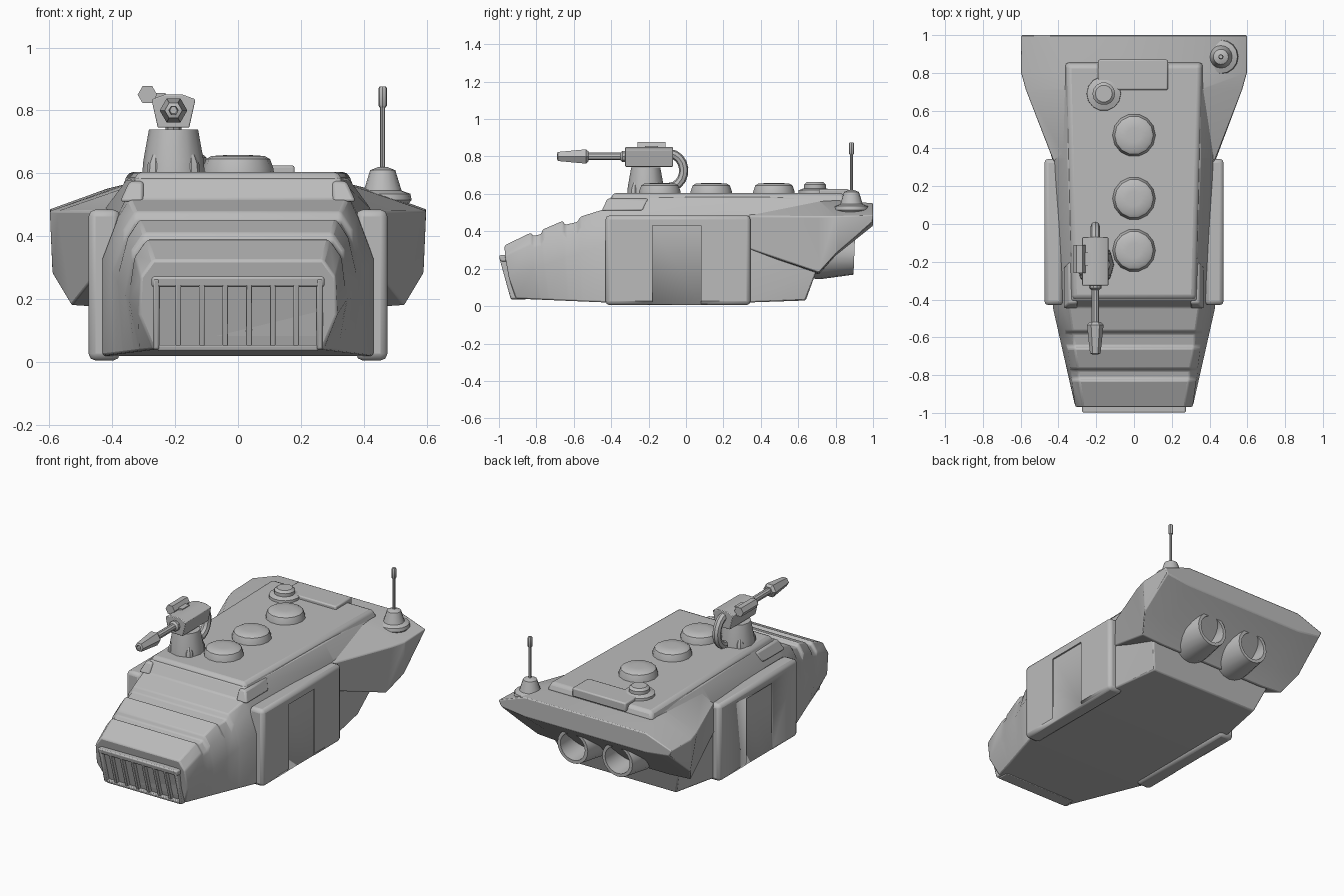
import bpy, bmesh, math
from mathutils import Vector

if "Cube" in bpy.data.objects:
    bpy.data.objects.remove(bpy.data.objects["Cube"])

grey = bpy.data.materials.new("plain_grey")
grey.diffuse_color = (0.5, 0.5, 0.5, 1)
grey.use_nodes = True
grey.node_tree.nodes["Principled BSDF"].inputs["Base Color"].default_value = grey.diffuse_color


def finish(name, bm, bevel=0, seg=2, angle=35):
    bmesh.ops.recalc_face_normals(bm, faces=bm.faces)
    me = bpy.data.meshes.new(name)
    bm.to_mesh(me)
    bm.free()
    ob = bpy.data.objects.new(name, me)
    bpy.context.collection.objects.link(ob)
    me.materials.append(grey)
    bpy.context.view_layer.objects.active = ob
    ob.select_set(True)
    if bevel:
        m = ob.modifiers.new("bevel", 'BEVEL')
        m.width, m.segments, m.limit_method = bevel, seg, 'ANGLE'
        m.angle_limit = math.radians(25)
    bpy.ops.object.shade_smooth_by_angle(angle=math.radians(angle))
    ob.select_set(False)
    return ob


def skin(name, rings, bevel=0, cap=(True, True), **kw):
    """Bridge closed rings of points."""
    bm = bmesh.new()
    vs = [[bm.verts.new(p) for p in r] for r in rings]
    n = len(rings[0])
    for a, b in zip(vs, vs[1:]):
        for i in range(n):
            j = (i + 1) % n
            bm.faces.new((a[i], a[j], b[j], b[i]))
    if cap[0]:
        bm.faces.new(vs[0])
    if cap[1]:
        bm.faces.new(vs[-1])
    return finish(name, bm, bevel, **kw)


def loft(name, halves, bevel=0):
    """Rings from right half sections, mirrored in x."""
    return skin(name, [h + [(-x, y, z) for x, y, z in reversed(h)] for h in halves], bevel)


def turned(name, base, axis, profile, n=16, cap=(True, True)):
    """Profile of (radius, distance) turned about an axis."""
    q = Vector((0, 0, 1)).rotation_difference(Vector(axis))
    rings = [[Vector(base) + q @ Vector((r * math.cos(2 * math.pi * i / n),
                                         r * math.sin(2 * math.pi * i / n), d))
              for i in range(n)] for r, d in profile]
    return skin(name, rings, cap=cap)


def box(name, x, y, z, bevel=0, lean=0):
    """Box from ranges; lean shifts the lower edge in y."""
    rings = [[(x[0], y[0] + s, h), (x[1], y[0] + s, h), (x[1], y[1] + s, h), (x[0], y[1] + s, h)]
             for h, s in ((z[0], lean), (z[1], 0))]
    return skin(name, rings, bevel)


# Hull: stepped nose, then straight body with a raked tail
hull = []
for y, top in ((-0.97, .325), (-.83, .392), (-.815, .375), (-.775, .385), (-.765, .41), (-.66, .455),
               (-.645, .435), (-.58, .45), (-.565, .478), (-.44, .517)):
    t = (y + .97) / .53
    hull.append([(.27 + .16 * t, y + .06 * (1 - t), .04 - .02 * t),
                 (.315 + .115 * t, y + .02 * (1 - t), .15 + .18 * t),
                 (.31 + .07 * t, y, top - .055),
                 (.27 + .075 * t, y, top)])
hull.append([(.43, -.40, .02), (.43, -.40, .33), (.385, -.40, .46), (.325, -.40, .585)])
hull.append([(.43, .35, .02), (.43, .35, .31), (.42, .35, .49), (.35, .35, .585)])
hull.append([(.38, .64, .03), (.44, .70, .19), (.44, .78, .45), (.35, .84, .58)])
loft("hull", hull, .008)

# Flared tail with overhanging rear ledge
loft("tail_wings", [
    [(.38, .33, .30), (.43, .33, .31), (.425, .33, .48), (.35, .33, .56)],
    [(.38, .71, .17), (.53, .71, .18), (.573, .71, .48), (.35, .71, .565)],
    [(.40, .80, .27), (.59, .80, .28), (.598, .80, .48), (.36, .80, .565)],
    [(.42, 1.0, .43), (.58, 1.0, .45), (.60, 1.0, .485), (.42, 1.0, .55)]], .006)

# Raised deck with tapered plan
deck = lambda g, z: [(-.32 - g, -.39 - g, z), (.32 + g, -.39 - g, z), (.35 + g, .84 + g, z), (-.35 - g, .84 + g, z)]
skin("deck", [deck(.02, .55), deck(0, .605)], .018)
box("deck_rear_bar", (-.19, .18), (.71, .87), (.57, .625), .008)

for s in (-1, 1):
    # Shoulder blocks at the front deck corners
    skin("shoulder_block", [[(s * .30, y0, z), (s * x, y0, z), (s * x, y1, z), (s * .30, y1, z)]
                            for x, y0, y1, z in ((.375, -.45, -.23, .51), (.345, -.42, -.20, .575))], .01)
    # Side armour with a shallow recess
    x = sorted((s * .375, s * .475))
    panel = box("side_armour", x, (-.43, .345), (.005, .485), .022)
    cutter = box("recess_cutter", sorted((s * .465, s * .6)), (-.18, .08), (-.1, .43))
    cutter.hide_render = True
    cutter.hide_viewport = True
    m = panel.modifiers.new("recess", 'BOOLEAN')
    m.operation, m.object, m.solver = 'DIFFERENCE', cutter, 'EXACT'
    # Hollow exhaust nozzles
    turned("exhaust", (s * .155, .60, .285), (0, 1, -.04),
           [(.135, 0), (.135, .13), (.105, .30), (.085, .30), (.08, .12)], 20)

# Front grille: backing, frame and upright bars, leaning with the nose
box("grille_back", (-.25, .25), (-.975, -.90), (.05, .26), 0, .06)
box("grille_top", (-.275, .275), (-1.0, -.90), (.238, .272), .008, .008)
box("grille_bottom", (-.255, .255), (-.94, -.86), (.035, .055), .006, .005)
for s in (-1, 1):
    box("grille_side", sorted((s * .25, s * .27)), (-1.0, -.9), (.04, .265), .006, .062)
for i in range(6):
    c = -.19 + .075 * i
    box("grille_bar", (c - .009, c + .009), (-.995, -.93), (.05, .25), .003, .058)

# Deck hatches
for y in (.47, .135, -.14):
    turned("hatch_dome", (0, y, .59), (0, 0, 1),
           [(.115, 0), (.113, .025), (.102, .055), (.085, .065), (.04, .068)], 14)
turned("rear_hatch", (-.16, .69, .59), (0, 0, 1),
       [(.092, 0), (.09, .03), (.06, .04), (.06, .06), (.045, .073)], 14)

# Antenna
turned("antenna_base", (.46, .885, .49), (0, 0, 1),
       [(.07, 0), (.092, .025), (.088, .045), (.06, .055), (.04, .12), (.015, .13)], 16)
turned("antenna_rod", (.46, .885, .6), (0, 0, 1), [(.008, 0), (.008, .22)], 8)
turned("antenna_tip", (.46, .885, .81), (0, 0, 1), [(.010, 0), (.014, .006), (.014, .06), (.01, .066)], 8)

# Gun mount, head, barrel and sight
gx, gy = -.205, -.215
turned("gun_mount", (gx, gy, .59), (0, 0, 1), [(.1, 0), (.096, .05), (.078, .15)], 12)
for i in range(4):
    a = math.radians(45 + 90 * i)
    px, py = gx + .082 * math.cos(a), gy + .082 * math.sin(a)
    turned("gun_mount_foot", (px, py, .59), (0, 0, 1), [(.026, 0), (.024, .04), (.01, .07)], 8)
skin("gun_head", [[(gx - .05, y, .745), (gx + .05, y, .745), (gx + .07, y, .835), (gx + .03, y, .85),
                   (gx - .03, y, .85), (gx - .07, y, .835)] for y in (-.325, -.07)], .004)
turned("gun_barrel", (gx, -.30, .80), (0, -1, 0), [(.032, 0), (.032, .04), (.021, .05), (.021, .24)], 10)
turned("gun_muzzle", (gx, -.52, .80), (0, -1, 0), [(.03, 0), (.044, .015), (.028, .165), (.015, .17), (.012, .1)], 6)
turned("gun_sight", (-.288, -.26, .85), (0, 1, 0), [(.031, 0), (.031, .15)], 6)
box("gun_sight_bracket", (-.285, -.23), (-.22, -.15), (.825, .855))

# Feed hose arching from gun head to deck
rings = []
for k in range(11):
    a = math.radians(105 - 195 * k / 10)
    c = Vector((gx, -.09 + .078 * math.cos(a), .725 + .09 * math.sin(a)))
    o = Vector((0, math.cos(a), math.sin(a)))
    rings.append([c + .025 * (o * math.cos(b) + Vector((1, 0, 0)) * math.sin(b))
                  for b in [2 * math.pi * i / 8 for i in range(8)]])
skin("feed_hose", rings)
